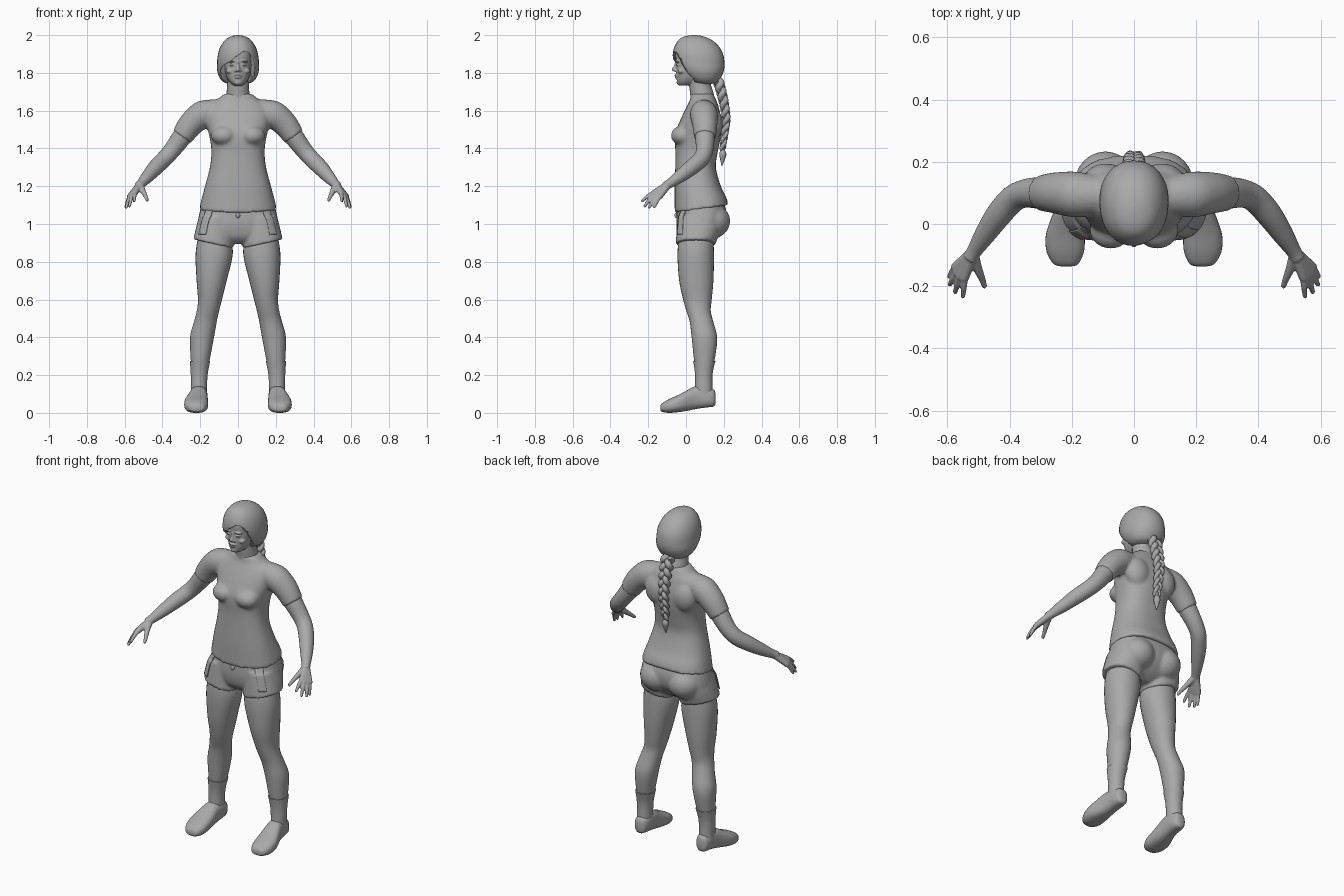
import bpy, bmesh, math
from mathutils import Vector, Matrix

if "Cube" in bpy.data.objects:
    bpy.data.objects.remove(bpy.data.objects["Cube"])

grey = bpy.data.materials.new("plain_grey")
grey.diffuse_color = (0.40, 0.40, 0.40, 1)
grey.use_nodes = True
grey.node_tree.nodes["Principled BSDF"].inputs["Base Color"].default_value = grey.diffuse_color


def power(c, n):
    return math.copysign(abs(c) ** (2 / n), c)


def loft(bm, rings, n=2.2, sub=4, seg=32):
    """Skin rings (centre, half axis u, half axis v) with a smooth curve between them."""
    loops = []
    for c, u, v in rings:
        angles = [2 * math.pi * i / seg for i in range(seg)]
        loops.append([c + u * power(math.cos(a), n) + v * power(math.sin(a), n) for a in angles])
    fine = []
    last = len(loops) - 1
    for k in range(last):
        a, b, c, d = (loops[max(0, min(last, k + j))] for j in (-1, 0, 1, 2))
        for s in range(sub):
            t = s / sub
            fine.append([q + 0.5 * t * ((r - p) + t * (2 * p - 5 * q + 4 * r - w + t * (3 * (q - r) + w - p)))
                         for p, q, r, w in zip(a, b, c, d)])
    fine.append(loops[-1])
    grid = [[bm.verts.new(p) for p in ring] for ring in fine]
    for lo, hi in zip(grid, grid[1:]):
        for i in range(seg):
            j = (i + 1) % seg
            bm.faces.new((lo[i], lo[j], hi[j], hi[i]))
    bm.faces.new(grid[0][::-1])
    bm.faces.new(grid[-1])


def flat(z, hw, front, back, x=0, tilt_x=0, tilt_y=0):
    return (Vector((x, (front + back) / 2, z)), Vector((hw, 0, tilt_x)),
            Vector((0, (back - front) / 2, tilt_y)))


def tube(bm, pts, side=1, sub=4, seg=20, round_end=False):
    """Round limb through points (x, y, z, radius)."""
    ps = [Vector((p[0] * side, p[1], p[2])) for p in pts]
    rings = []
    for i, p in enumerate(ps):
        t = (ps[min(i + 1, len(ps) - 1)] - ps[max(i - 1, 0)]).normalized()
        u = t.cross(Vector((0.1, 1, 0.05))).normalized()
        rings.append((p, u * pts[i][3], t.cross(u) * pts[i][3]))
    loft(bm, rings, 2, sub, seg)
    if round_end:
        ball(bm, ps[-1], [pts[-1][3]] * 3)


def ball(bm, centre, radii, tilt=0):
    m = Matrix.Translation(centre) @ Matrix.Rotation(tilt, 4, 'Y') @ Matrix.Diagonal((*radii, 1))
    bmesh.ops.create_uvsphere(bm, u_segments=24, v_segments=16, radius=1, matrix=m)


def finish(bm, name, voxel=0, smooth=0):
    bmesh.ops.recalc_face_normals(bm, faces=bm.faces)
    mesh = bpy.data.meshes.new(name)
    bm.to_mesh(mesh)
    bm.free()
    mesh.materials.append(grey)
    ob = bpy.data.objects.new(name, mesh)
    bpy.context.collection.objects.link(ob)
    bpy.context.view_layer.objects.active = ob
    bpy.ops.object.select_all(action='DESELECT')
    ob.select_set(True)
    bpy.ops.object.shade_smooth_by_angle(angle=math.radians(45))
    if voxel:
        r = ob.modifiers.new("fuse", 'REMESH')
        r.mode, r.voxel_size, r.use_smooth_shade = 'VOXEL', voxel, True
        if smooth:
            s = ob.modifiers.new("soften", 'SMOOTH')
            s.factor, s.iterations = 0.5, smooth
    return ob


# Shirt: torso, bust and sleeves fused together
bm = bmesh.new()
loft(bm, [flat(1.08, .205, -.06, .225, tilt_y=.02), flat(1.13, .194, -.06, .213, tilt_y=.012),
          flat(1.2, .175, -.06, .185), flat(1.3, .149, -.057, .158), flat(1.38, .141, -.056, .168),
          flat(1.44, .147, -.06, .18), flat(1.49, .158, -.055, .187), flat(1.54, .17, -.035, .188),
          flat(1.59, .172, -.012, .18), flat(1.63, .15, .008, .17), flat(1.66, .11, .022, .158),
          flat(1.69, .072, .024, .145)], n=2.4)
for s in (1, -1):
    ball(bm, (s * .075, -.018, 1.468), (.068, .062, .052))
    ball(bm, (s * .09, .135, 1.53), (.075, .06, .09))
    tube(bm, [(.07, .09, 1.605, .055), (.13, .092, 1.595, .066), (.19, .095, 1.578, .074),
              (.25, .10, 1.528, .067), (.297, .10, 1.462, .058)], s)
finish(bm, "shirt", .009, 5)

# Shorts: hips, seat and two short legs
bm = bmesh.new()
loft(bm, [flat(1.13, .185, -.045, .195), flat(1.06, .204, -.05, .215), flat(.99, .212, -.05, .205),
          flat(.93, .17, -.035, .16), flat(.895, .06, .0, .11)], n=2.4)
for s in (1, -1):
    ball(bm, (s * .092, .128, 1.015), (.1, .106, .095))
    loft(bm, [flat(1.04, .095, -.045, .19, s * .112), flat(.97, .102, -.05, .18, s * .122, s * .005),
              flat(.895, .106, -.054, .157, s * .13, s * .024)], n=2.2)
shorts = finish(bm, "shorts", .008, 4)

# Pocket flaps lie on the shorts
for s, name in ((1, "left_pocket"), (-1, "right_pocket")):
    bm = bmesh.new()
    bmesh.ops.create_grid(bm, x_segments=8, y_segments=14, size=1)
    for v in bm.verts:
        x, z = v.co.x, v.co.y
        v.co = (s * (.178 + .016 * x + .012 * -z), -.04 + .02 * x, 1.01 + .065 * z)
    ob = finish(bm, name)
    w = ob.modifiers.new("lay_on", 'SHRINKWRAP')
    w.target, w.wrap_mode, w.offset = shorts, 'ABOVE_SURFACE', .003
    ob.modifiers.new("thickness", 'SOLIDIFY').thickness = .005

# Waist button
bm = bmesh.new()
ball(bm, (0, -.052, 1.046), (.012, .009, .014))
finish(bm, "button")

# Legs, socks and shoes
leg = [(.98, .05, .2, -.03, .14), (.85, .027, .224, -.045, .148), (.7, .06, .219, -.036, .145),
       (.6, .085, .212, -.015, .136), (.54, .1, .218, .002, .131), (.48, .113, .234, .02, .145),
       (.4, .127, .254, .03, .165), (.3, .146, .251, .04, .155), (.2, .165, .246, .052, .136),
       (.09, .17, .245, .05, .138)]
sock = [(.09, .166, .249, .047, .141), (.2, .161, .25, .048, .14), (.275, .147, .255, .038, .156)]
shoe = [(-.136, .218, .018, .016, .034), (-.128, .219, .04, .006, .05), (-.09, .221, .06, 0, .073),
        (-.04, .221, .063, .004, .095), (0, .216, .057, .01, .116), (.04, .21, .049, .018, .138),
        (.08, .206, .045, .025, .142), (.12, .205, .042, .03, .132), (.148, .205, .032, .034, .122),
        (.157, .205, .014, .05, .1)]
for s, side in ((1, "left"), (-1, "right")):
    for rows, name in ((leg, "leg"), (sock, "sock")):
        bm = bmesh.new()
        loft(bm, [flat(z, (b - a) / 2, f, k, s * (a + b) / 2) for z, a, b, f, k in rows], n=2.1)
        finish(bm, side + "_" + name)
    bm = bmesh.new()
    loft(bm, [(Vector((s * x, y, (lo + hi) / 2)), Vector((hw, 0, 0)), Vector((0, 0, (hi - lo) / 2)))
              for y, x, hw, lo, hi in shoe], n=2.5)
    finish(bm, side + "_shoe")

# Arms with palm, fingers and thumb
fingers = [((.545, -.172, 1.165), (.55, -.232, 1.122)), ((.558, -.168, 1.155), (.575, -.218, 1.095)),
           ((.568, -.155, 1.148), (.592, -.194, 1.088)), ((.574, -.138, 1.146), (.594, -.168, 1.09))]
for s, side in ((1, "left"), (-1, "right")):
    bm = bmesh.new()
    tube(bm, [(.25, .1, 1.525, .055), (.3, .1, 1.457, .052), (.35, .098, 1.39, .046),
              (.39, .08, 1.345, .044), (.435, .03, 1.3, .042), (.48, -.035, 1.25, .034),
              (.512, -.085, 1.215, .025), (.527, -.11, 1.2, .024)], s)
    for base, tip in fingers:
        tube(bm, [(.516, -.09, 1.212, .019), (*base, .015)], s, round_end=True)
        mid = [(p + q) / 2 for p, q in zip(base, tip)]
        mid[2] += .005
        tube(bm, [(*base, .012), (*mid, .0105), (*tip, .008)], s, seg=12, round_end=True)
    tube(bm, [(.516, -.1, 1.205, .018), (.502, -.145, 1.172, .015), (.488, -.178, 1.145, .011),
              (.481, -.199, 1.127, .009)], s, seg=12, round_end=True)
    finish(bm, side + "_arm", .0045, 3)

# Head: skull, neck and facial features
bm = bmesh.new()
loft(bm, [flat(1.733, .022, -.036, .03), flat(1.75, .042, -.047, .07), flat(1.775, .058, -.05, .1),
          flat(1.81, .069, -.052, .13), flat(1.85, .076, -.052, .15), flat(1.9, .078, -.055, .16),
          flat(1.94, .068, -.04, .14), flat(1.965, .04, 0, .1)], n=2.2)
tube(bm, [(0, .09, 1.61, .07), (0, .085, 1.68, .063), (0, .075, 1.73, .058), (0, .07, 1.79, .058)])
loft(bm, [flat(1.862, .008, -.058, -.02), flat(1.84, .009, -.063, -.02), flat(1.818, .014, -.076, -.02),
          flat(1.808, .015, -.068, -.02)], n=2)
ball(bm, (0, -.048, 1.787), (.023, .014, .006))
ball(bm, (0, -.046, 1.776), (.019, .014, .006))
ball(bm, (0, -.036, 1.75), (.02, .014, .014))
for s in (1, -1):
    ball(bm, (s * .03, -.044, 1.862), (.024, .014, .006), s * .1)
    ball(bm, (s * .03, -.042, 1.842), (.014, .012, .006))
    ball(bm, (s * .042, -.024, 1.81), (.022, .02, .016))
    ball(bm, (s * .012, -.055, 1.811), (.008, .01, .006))
finish(bm, "head", .0035, 3)

# Hair cap, opened around the face with a swept fringe
bm = bmesh.new()
loft(bm, [flat(2.0, .006, .035, .055), flat(1.994, .035, -.005, .09), flat(1.978, .064, -.035, .13),
          flat(1.945, .09, -.058, .17), flat(1.9, .106, -.07, .196), flat(1.85, .111, -.066, .204),
          flat(1.81, .11, -.04, .2), flat(1.775, .098, -.005, .184), flat(1.752, .078, .03, .165),
          flat(1.742, .05, .06, .14)], n=2.15)
hair = finish(bm, "hair")
outline = [(.075, 1.70), (.083, 1.77), (.088, 1.83), (.08, 1.875), (.055, 1.91), (.03, 1.913),
           (0, 1.892), (-.04, 1.862), (-.078, 1.838), (-.09, 1.815), (-.085, 1.77), (-.075, 1.70)]
bm = bmesh.new()
front = [bm.verts.new((x, -.3, z)) for x, z in outline]
back = [bm.verts.new((x, -.02 + max(0, 1.9 - z) * .45, z)) for x, z in outline]
bm.faces.new(front)
bm.faces.new(back[::-1])
for i in range(len(outline)):
    j = (i + 1) % len(outline)
    bm.faces.new((front[i], back[i], back[j], front[j]))
bmesh.ops.triangulate(bm, faces=bm.faces)
cutter = finish(bm, "face_opening_cutter")
cutter.hide_render = True
cutter.hide_set(True)
cut = hair.modifiers.new("face_opening", 'BOOLEAN')
cut.object, cut.operation, cut.solver = cutter, 'DIFFERENCE', 'EXACT'

# Braid: three woven strands and a loose tuft
bm = bmesh.new()
for k in range(3):
    pts = []
    for i in range(61):
        t = i / 60
        a = t * 2 * math.pi * 2.7 + k * 2 * math.pi / 3
        size = 1 - .45 * t
        y = .168 + .046 * math.sin(min(1, t * 1.5) * math.pi / 2) - .02 * max(0, t - .6) / .4
        pts.append((.024 * size * math.sin(a), y + .013 * size * math.sin(2 * a), 1.765 - .365 * t, .019 * size))
    tube(bm, pts, sub=1, seg=12, round_end=True)
tube(bm, [(0, .194, 1.41, .016), (0, .194, 1.395, .011), (0, .195, 1.37, .019), (0, .193, 1.34, .012),
          (0, .19, 1.308, .002)], seg=12)
finish(bm, "braid")
